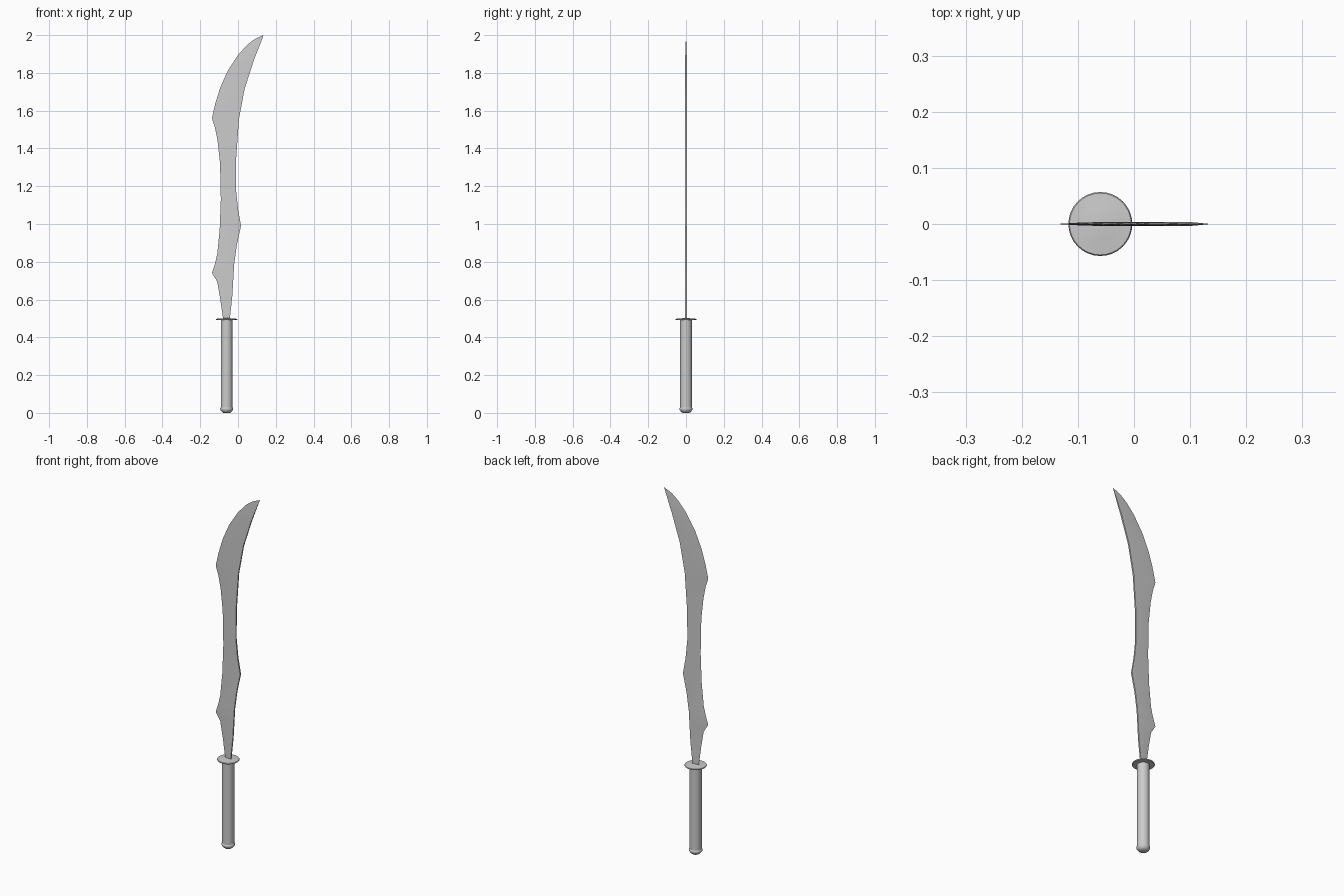
import bpy, bmesh, math

if "Cube" in bpy.data.objects:
    bpy.data.objects.remove(bpy.data.objects["Cube"])

CX = -0.06  # handle axis


def finish(name, bm, angle):
    bmesh.ops.remove_doubles(bm, verts=bm.verts, dist=1e-5)
    bmesh.ops.recalc_face_normals(bm, faces=bm.faces)
    me = bpy.data.meshes.new(name)
    bm.to_mesh(me)
    bm.free()
    ob = bpy.data.objects.new(name, me)
    bpy.context.collection.objects.link(ob)
    bpy.ops.object.select_all(action='DESELECT')
    ob.select_set(True)
    bpy.context.view_layer.objects.active = ob
    bpy.ops.object.shade_smooth_by_angle(angle=math.radians(angle))
    return ob


def lathe(name, profile, n=32, angle=40):
    """Revolve (radius, z) points around the handle axis."""
    bm = bmesh.new()
    rings = [[bm.verts.new((CX + r * math.cos(2 * math.pi * i / n),
                            r * math.sin(2 * math.pi * i / n), z))
              for i in range(n)] for r, z in profile]
    for a, b in zip(rings, rings[1:]):
        for i in range(n):
            j = (i + 1) % n
            bm.faces.new((a[i], a[j], b[j], b[i]))
    bm.faces.new(rings[0])
    bm.faces.new(rings[-1])
    return finish(name, bm, angle)


def edge_x(pts, z):
    for (x0, z0), (x1, z1) in zip(pts, pts[1:]):
        if z <= z1:
            return x0 + (x1 - x0) * (z - z0) / (z1 - z0)
    return pts[-1][0]


# Handle
lathe("grip", [(0.031, 0.015), (0.031, 0.497)])
lathe("pommel", [(0.018, 0.0), (0.026, 0.006), (0.034, 0.017),
                 (0.034, 0.025), (0.030, 0.03)])
lathe("guard", [(0.03, 0.491), (0.055, 0.492), (0.057, 0.495),
                (0.055, 0.498), (0.03, 0.50), (0.012, 0.502)])

# Blade: sharp left edge, thick right spine, both as (x, z) going up
sharp = [(-0.078, 0.49), (-0.095, 0.61), (-0.11, 0.695), (-0.119, 0.71),
         (-0.138, 0.74), (-0.122, 0.79), (-0.11, 0.84), (-0.097, 0.97),
         (-0.091, 1.13), (-0.095, 1.32), (-0.108, 1.44), (-0.122, 1.51),
         (-0.138, 1.56), (-0.121, 1.635), (-0.095, 1.72), (-0.055, 1.81),
         (0.0, 1.895), (0.05, 1.95), (0.09, 1.98), (0.136, 2.0)]
spine = [(-0.044, 0.49), (-0.03, 0.62), (-0.02, 0.79), (-0.006, 0.89),
         (0.016, 0.99), (0.0, 1.08), (-0.011, 1.185), (-0.010, 1.345),
         (0.005, 1.555), (0.035, 1.715), (0.085, 1.87), (0.136, 2.0)]
bm = bmesh.new()
rows = []
for z in sorted({p[1] for p in sharp + spine}):
    l, r = edge_x(sharp, z), edge_x(spine, z)
    t = 0.004 * min(1, (2.0 - z) / 0.1)
    m = l + (r - l) * 0.4
    rows.append([bm.verts.new(c) for c in
                 ((l, 0, z), (m, -t * 0.7, z), (r, -t, z), (r, t, z), (m, t * 0.7, z))])
for a, b in zip(rows, rows[1:]):
    for i in range(5):
        j = (i + 1) % 5
        bm.faces.new((a[i], a[j], b[j], b[i]))
bm.faces.new(rows[0])
finish("blade", bm, 20)
